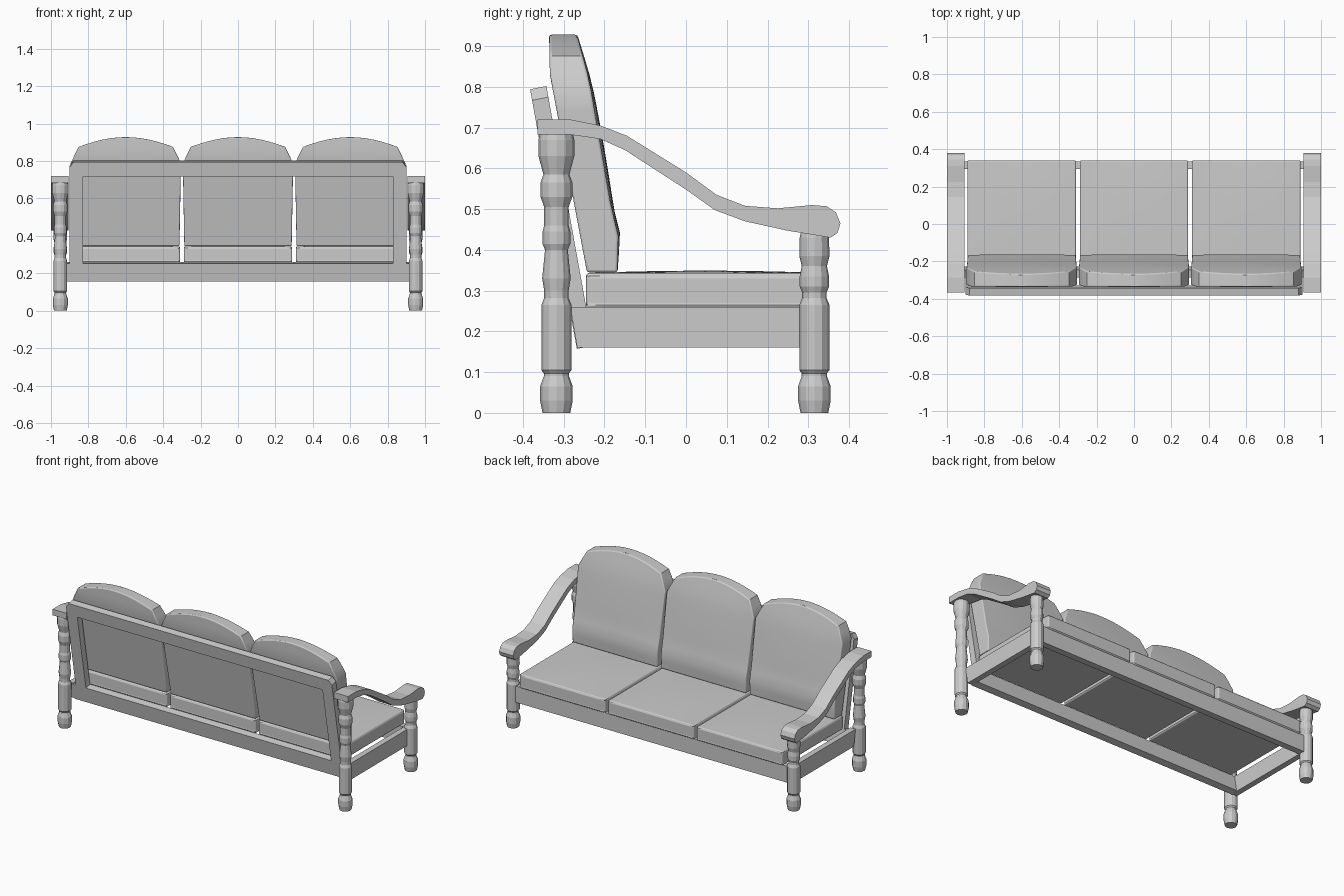
import bpy, bmesh, math

cube = bpy.data.objects.get("Cube")
if cube:
    bpy.data.objects.remove(cube, do_unlink=True)

grey = bpy.data.materials.new("light grey")
grey.use_nodes = True
grey.diffuse_color = (0.6, 0.6, 0.6, 1)
grey.node_tree.nodes["Principled BSDF"].inputs["Base Color"].default_value = (0.6, 0.6, 0.6, 1)


def finish(bm, name):
    bmesh.ops.recalc_face_normals(bm, faces=bm.faces)
    mesh = bpy.data.meshes.new(name)
    bm.to_mesh(mesh)
    bm.free()
    mesh.materials.append(grey)
    obj = bpy.data.objects.new(name, mesh)
    bpy.context.collection.objects.link(obj)
    return obj


def prism(name, outline, place, near, far):
    """Extrude a 2D outline; place(a, b, d) turns it into 3D points."""
    bm = bmesh.new()
    loops = [[bm.verts.new(place(a, b, d)) for a, b in outline] for d in (near, far)]
    for loop in loops:
        bm.faces.new(loop)
    n = len(outline)
    for i in range(n):
        j = (i + 1) % n
        bm.faces.new((loops[0][i], loops[0][j], loops[1][j], loops[1][i]))
    return finish(bm, name)


def rect(x0, x1, z0, z1):
    return [(x0, z0), (x1, z0), (x1, z1), (x0, z1)]


def lean(x, z, d):
    return (x, -0.227 + d - 0.18 * (z - 0.16), z + 0.2 * d)


def upright(x, z, y):
    return (x, y, z)


def sideways(y, z, x):
    return (x, y, z)


def turned(name, profile, x, y, sides=12):
    """Lathe a faceted post from (radius, height) pairs."""
    bm = bmesh.new()
    rings = []
    for r, z in profile:
        rings.append([bm.verts.new((x + r * math.cos(math.tau * i / sides),
                                    y + r * math.sin(math.tau * i / sides), z))
                      for i in range(sides)])
    for low, high in zip(rings, rings[1:]):
        for i in range(sides):
            j = (i + 1) % sides
            bm.faces.new((low[i], low[j], high[j], high[i]))
    bm.faces.new(rings[0])
    bm.faces.new(rings[-1])
    return finish(bm, name)


def interp(points, t):
    for (a, va), (b, vb) in zip(points, points[1:]):
        if t <= b:
            return va + (vb - va) * (t - a) / (b - a)
    return points[-1][1]


def cushion(name, shape, bevel):
    """Subdivided block, mapped by shape(u, v, w) and softened at its rims."""
    bm = bmesh.new()
    bmesh.ops.create_cube(bm, size=2)
    bmesh.ops.subdivide_edges(bm, edges=bm.edges[:], cuts=11, use_grid_fill=True)
    for v in bm.verts:
        v.co = shape(*v.co)
    obj = finish(bm, name)
    mod = obj.modifiers.new("soft_rim", 'BEVEL')
    mod.width = bevel
    mod.segments = 3
    mod.limit_method = 'ANGLE'
    mod.angle_limit = math.radians(50)
    bpy.context.view_layer.objects.active = obj
    obj.select_set(True)
    bpy.ops.object.shade_smooth_by_angle(angle=math.radians(40))
    obj.select_set(False)


# Turned legs
foot = [(.034, 0), (.04, .03), (.04, .065), (.031, .09), (.031, .097),
        (.037, .105), (.037, .265), (.03, .282)]
back_top = [(.03, .3), (.035, .33), (.028, .4), (.034, .415), (.034, .445),
            (.03, .46), (.03, .505), (.039, .53), (.039, .565), (.032, .585),
            (.044, .63), (.044, .67), (.04, .69)]
front_top = [(.03, .295), (.036, .31), (.036, .335), (.031, .36),
             (.037, .385), (.036, .43), (.03, .46)]

# Curved arm outline, seen from the side
arm = [(-.365, .72), (-.285, .72), (-.21, .705), (-.145, .68), (0, .59),
       (.075, .535), (.145, .508), (.225, .502), (.31, .51), (.345, .507),
       (.368, .492), (.379, .465), (.372, .442), (.355, .43), (.25, .447),
       (.145, .47), (.07, .498), (0, .548), (-.15, .645), (-.21, .672),
       (-.285, .683), (-.365, .683)]

for side, s in (("left", 1), ("right", -1)):
    turned(side + "_back_leg", foot + back_top, s * .95, -.318)
    turned(side + "_front_leg", foot + front_top, s * .95, .315)
    prism(side + "_arm", arm, sideways, s * .905, s * 1.0)
    prism(side + "_side_rail", [(-.267, .16), (.31, .16), (.31, .26), (-.284, .26)],
          sideways, s * .915, s * .95)

# Seat frame rails and leaning back frame
prism("seat_edge_rail", rect(-.93, .93, .16, .26), upright, .295, .335)
prism("back_rail", rect(-.92, .92, .165, .26), lean, -.04, 0)
half = [(.83, .725), (.83, .255), (.9, .255), (.9, .775), (.88, .802)]
prism("back_frame", half + [(-x, z) for x, z in reversed(half)], lean, -.04, 0)

# Cushions: three seats and three backs
FRONT = [(.345, -.168), (.44, -.166), (.5, -.183), (.6, -.2), (.81, -.236), (.93, -.267)]
BACK = [(.345, -.243), (.83, -.334), (.93, -.336)]
WIDTH = [(.345, .287), (.79, .295), (.88, .25), (.93, .24)]

for label, cx in (("right", -.6), ("middle", 0), ("left", .6)):
    def seat(u, v, w):
        crown = .006 * (1 - u * u) * (1 - v * v) if w > 0 else 0
        return (cx + .29 * u, .0475 + .2925 * v, .3 + .043 * w + crown)

    def backrest(u, v, w):
        top = .928 - .052 * u * u
        z = .345 + (top - .345) * (w + 1) / 2
        y0, y1 = interp(BACK, z), interp(FRONT, z)
        puff = .008 * (1 - u * u) * (1 - w * w) if v > 0 else 0
        return (cx + interp(WIDTH, z) * u, y0 + (y1 - y0) * (v + 1) / 2 + puff, z)

    cushion(label + "_seat_cushion", seat, .016)
    cushion(label + "_back_cushion", backrest, .014)
